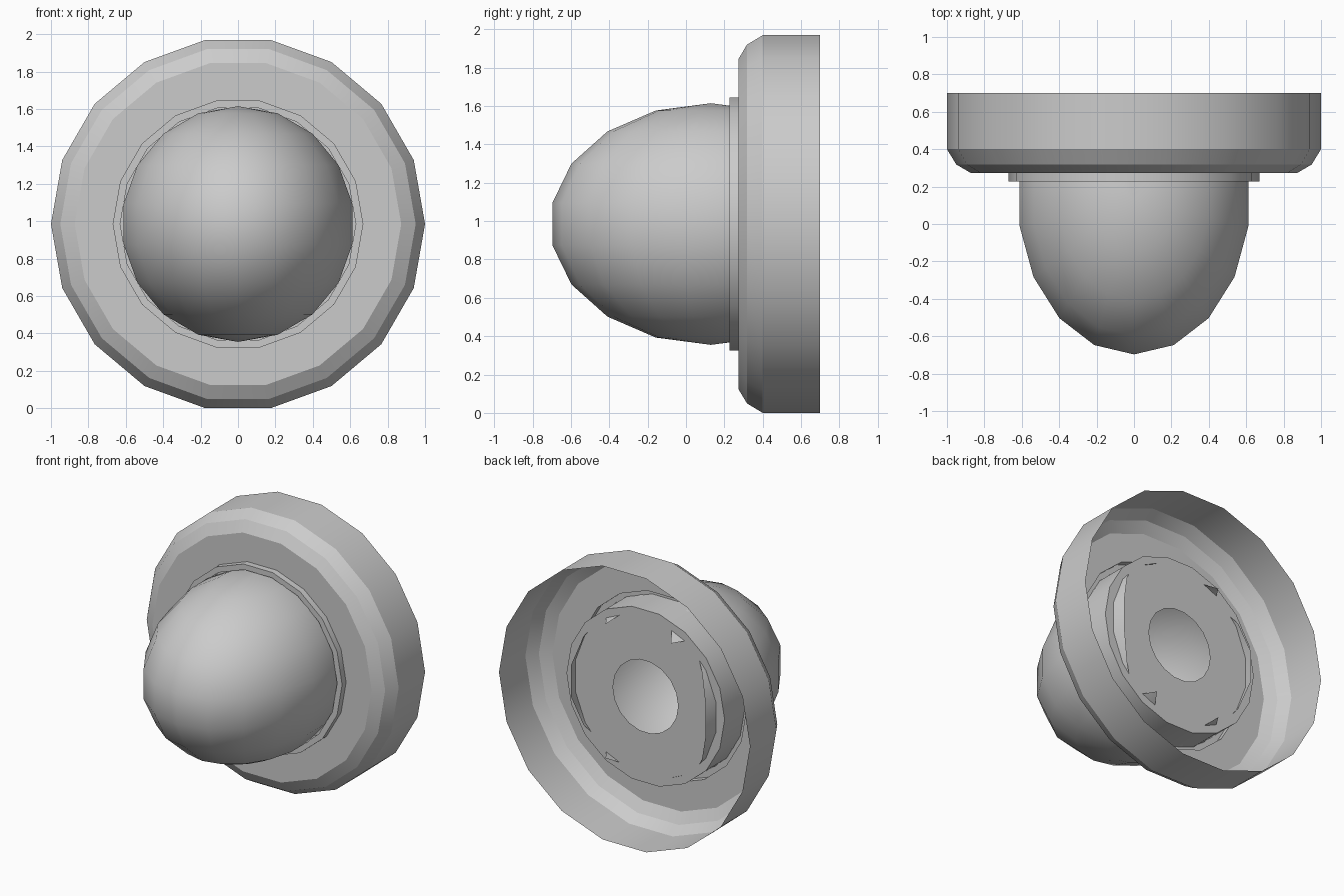
import bpy, bmesh
from math import sin, cos, pi, radians

if "Cube" in bpy.data.objects:
    bpy.data.objects.remove(bpy.data.objects["Cube"])

SIDES = 18
CENTRE_Z = cos(radians(10))      # the 18-sided rim stands on a flat side


def lathe(name, profile, place, smooth_angle, keep=lambda co: True):
    """Revolve (radius, height) points; place(radius, angle, height) gives xyz."""
    bm = bmesh.new()
    rows = [[bm.verts.new(place(r, 2 * pi * i / SIDES, h)) for i in range(SIDES)]
            for r, h in profile]
    for a, b in zip(rows, rows[1:]):
        for i in range(SIDES):
            j = (i + 1) % SIDES
            bm.faces.new((a[i], a[j], b[j], b[i]))
    bmesh.ops.remove_doubles(bm, verts=bm.verts[:], dist=1e-4)
    bmesh.ops.recalc_face_normals(bm, faces=bm.faces[:])
    bmesh.ops.delete(bm, geom=[v for v in bm.verts if not keep(v.co)], context='VERTS')
    mesh = bpy.data.meshes.new(name)
    bm.to_mesh(mesh)
    bm.free()
    obj = bpy.data.objects.new(name, mesh)
    bpy.context.collection.objects.link(obj)
    bpy.ops.object.select_all(action='DESELECT')
    obj.select_set(True)
    bpy.context.view_layer.objects.active = obj
    bpy.ops.object.shade_smooth_by_angle(angle=radians(smooth_angle))
    return obj


# Housing: open rim, bevelled front, raised lip, inner sleeve and back plate with hole
housing_profile = [(1.0, 0.70), (1.0, 0.40), (0.95, 0.318), (0.873, 0.273),
                   (0.67, 0.273), (0.67, 0.228), (0.63, 0.228),
                   (0.63, 0.46), (0.26, 0.46)]
lathe("housing", housing_profile,
      lambda r, a, y: (r * cos(a), y, CENTRE_Z + r * sin(a)), 25)

# Dome: sphere with upright poles, stretched front to back, open behind
R = 0.63
dome_profile = [(R * cos(radians(d)), R * sin(radians(d)))
                for d in range(-90, 91, 20)]
lathe("dome", dome_profile,
      lambda r, a, z: (r * sin(a), 0.13 - r * cos(a) * 4 / 3, CENTRE_Z + z), 32,
      keep=lambda co: co.y < 0.6)
